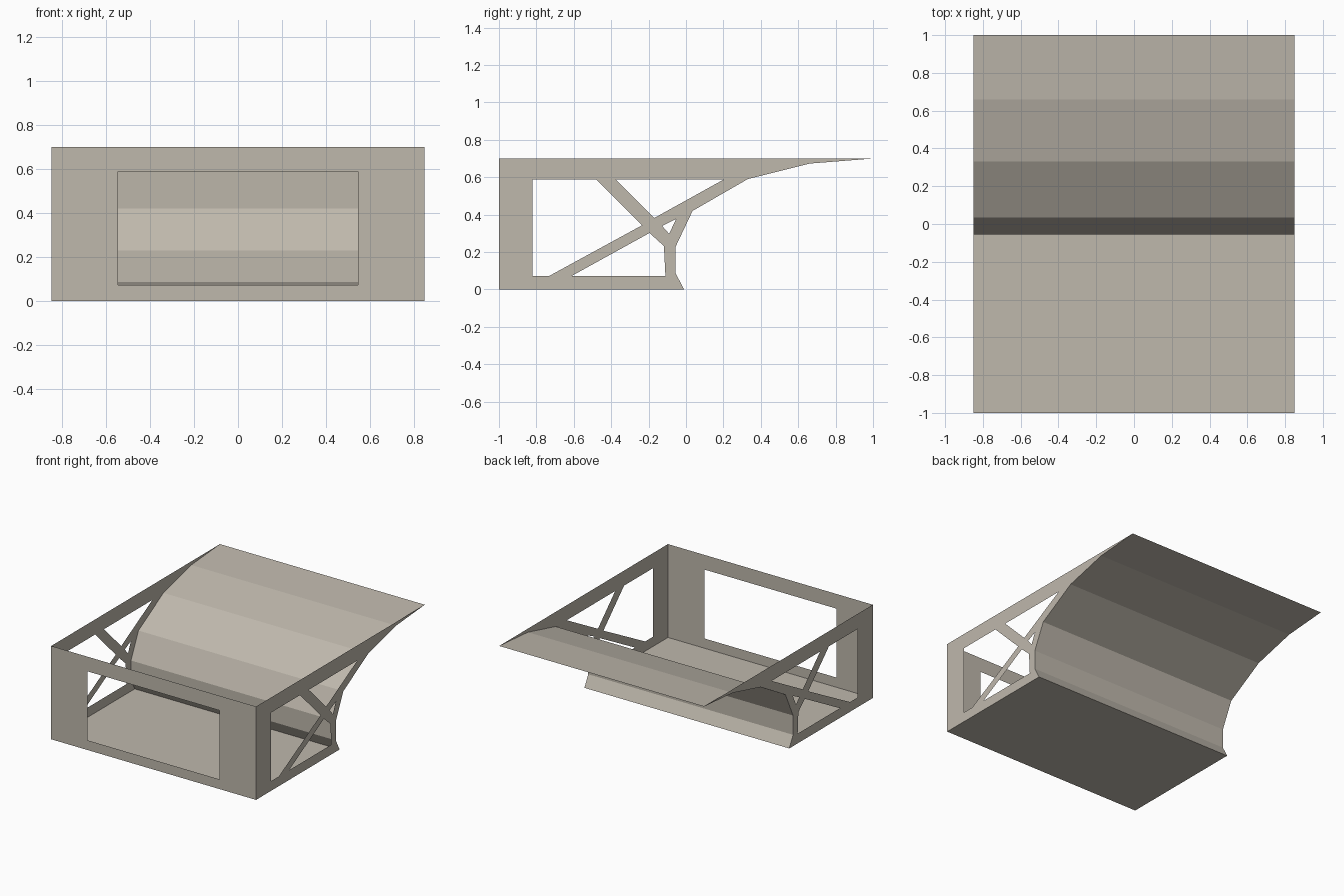
import bpy, bmesh
from mathutils import Vector

if "Cube" in bpy.data.objects:
    bpy.data.objects.remove(bpy.data.objects["Cube"])

# Weathered warm grey
mat = bpy.data.materials.new("warm_grey")
mat.diffuse_color = (0.52, 0.48, 0.415, 1)
mat.use_nodes = True
mat.node_tree.nodes["Principled BSDF"].inputs["Base Color"].default_value = mat.diffuse_color


def panel(name, loops, place, outward):
    """Flat sheet: first loop is the outline, the others are cut-outs."""
    bm = bmesh.new()
    for loop in loops:
        vs = [bm.verts.new(place(a, b)) for a, b in loop]
        for i, v in enumerate(vs):
            bm.edges.new((v, vs[(i + 1) % len(vs)]))
    out = Vector(outward)
    bmesh.ops.triangle_fill(bm, use_beauty=True, edges=bm.edges[:], normal=out)
    for f in bm.faces:
        f.normal_update()
        if f.normal.dot(out) < 0:
            f.normal_flip()
    finish(name, bm)


def finish(name, bm):
    me = bpy.data.meshes.new(name)
    bm.to_mesh(me)
    bm.free()
    me.materials.append(mat)
    bpy.context.collection.objects.link(bpy.data.objects.new(name, me))


def rect(a0, a1, b0, b1):
    return [(a0, b0), (a1, b0), (a1, b1), (a0, b1)]


W, H = 0.85, 0.70

# Curved ramp profile (y, z), bottom to top lip
ramp = [(-0.01, 0), (-0.055, 0.085), (-0.055, 0.23), (0.035, 0.42),
        (0.33, 0.59), (0.66, 0.673), (1.0, H)]

# Truss cut-outs in the side panels (y, z)
holes = [
    [(-0.82, 0.587), (-0.48, 0.587), (-0.235, 0.343), (-0.73, 0.073), (-0.82, 0.073)],
    [(-0.375, 0.587), (0.20, 0.587), (-0.17, 0.382)],
    [(-0.61, 0.073), (-0.11, 0.073), (-0.118, 0.232), (-0.195, 0.302)],
    [(-0.128, 0.34), (-0.053, 0.377), (-0.09, 0.297)],
]
outline = [(-1, 0)] + ramp + [(-1, H)]

# Side panels, mirrored left and right
for label, s in (("left", -1), ("right", 1)):
    panel(label + "_side_panel", [outline] + holes,
          lambda a, b, s=s: (s * W, a, b), (s, 0, 0))

# Front panel with window
panel("front_panel", [rect(-W, W, 0, H), rect(-0.547, 0.547, 0.073, 0.59)],
      lambda a, b: (a, -1, b), (0, -1, 0))

# Floor
panel("floor", [rect(-W, W, -1, -0.01)], lambda a, b: (a, b, 0), (0, 0, -1))

# Curved ramp sheet
bm = bmesh.new()
rows = [[bm.verts.new((x, y, z)) for x in (-W, W)] for y, z in ramp]
for r0, r1 in zip(rows, rows[1:]):
    bm.faces.new((r0[1], r0[0], r1[0], r1[1]))
finish("curved_ramp", bm)
